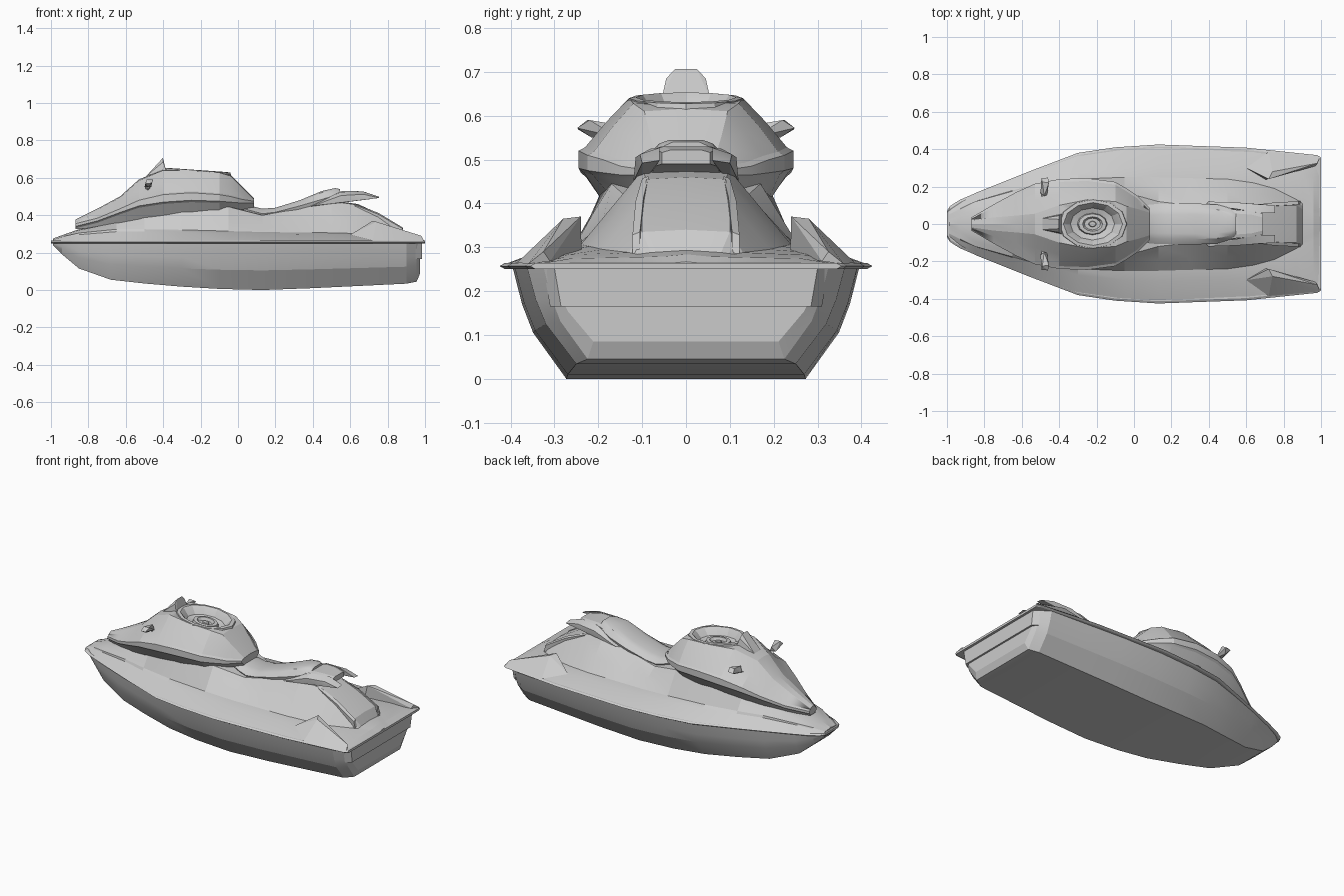
import bpy, bmesh, math


def finish(name, bm, angle=14):
    bmesh.ops.remove_doubles(bm, verts=bm.verts, dist=0.0005)
    bmesh.ops.recalc_face_normals(bm, faces=bm.faces)
    me = bpy.data.meshes.new(name)
    bm.to_mesh(me)
    bm.free()
    ob = bpy.data.objects.new(name, me)
    bpy.context.collection.objects.link(ob)
    bpy.ops.object.select_all(action='DESELECT')
    ob.select_set(True)
    bpy.context.view_layer.objects.active = ob
    bpy.ops.object.shade_smooth_by_angle(angle=math.radians(angle))
    return ob


def loft(name, sections, angle=14):
    """sections: (x, half profile of (y, z)); mirrored over y and skinned along x"""
    bm = bmesh.new()
    rings = []
    for x, half in sections:
        pts = list(half) + [(-y, z) for y, z in reversed(half) if y > 1e-6]
        rings.append([bm.verts.new((x, y, z)) for y, z in pts])
    n = len(rings[0])
    for a, b in zip(rings, rings[1:]):
        for i in range(n):
            j = (i + 1) % n
            bm.faces.new((a[i], a[j], b[j], b[i]))
    bm.faces.new(rings[0])
    bm.faces.new(rings[-1])
    return finish(name, bm, angle)


def solid(name, pts):
    """convex solid around a few points"""
    bm = bmesh.new()
    for p in pts:
        bm.verts.new(p)
    r = bmesh.ops.convex_hull(bm, input=bm.verts)
    bmesh.ops.delete(bm, geom=list({g for g in r['geom_interior'] + r['geom_unused']
                                    if isinstance(g, bmesh.types.BMVert)}), context='VERTS')
    return finish(name, bm)


def pair(name, pts):
    for side, s in (("left", 1), ("right", -1)):
        solid(f"{name}_{side}", [(x, y * s, z) for x, y, z in pts])


def lathe(name, profile, rx, ry, n, loc, tilt):
    bm = bmesh.new()
    rings = [[bm.verts.new((r * rx * math.cos(i * math.tau / n), r * ry * math.sin(i * math.tau / n), z))
              for i in range(n)] for r, z in profile]
    for a, b in zip(rings, rings[1:]):
        for i in range(n):
            j = (i + 1) % n
            bm.faces.new((a[i], a[j], b[j], b[i]))
    bm.faces.new(rings[0])
    bm.faces.new(rings[-1])
    ob = finish(name, bm)
    ob.location = loc
    ob.rotation_euler = (0, tilt, 0)
    return ob


# Hull: x, half width, keel height
hull = [(-.99, .07, .24), (-.94, .11, .19), (-.85, .16, .115), (-.68, .235, .055), (-.5, .305, .035),
        (-.3, .375, .018), (-.1, .405, .006), (.13, .42, 0), (.4, .415, .01), (.65, .40, .022),
        (.90, .385, .034), (.955, .345, .045), (.972, .325, .085)]
loft("hull", [(x, [(0, b), (.65 * w, b), (.83 * w, b + .42 * (.25 - b)),
                   (.89 * w, b + .68 * (.25 - b)), (.94 * w, .252), (0, .252)]) for x, w, b in hull])
# Upper transom panel with a step beneath it
solid("transom_panel", [(.95, .31, .165), (.95, -.31, .165), (.983, .285, .165), (.983, -.285, .165),
                        (.95, .325, .252), (.95, -.325, .252), (.985, .30, .252), (.985, -.30, .252)])

# Bumper rim around the gunwale
rim = [(-1, .07), (-.985, .095), (-.93, .13), (-.8, .185), (-.55, .285), (-.3, .38), (-.1, .41), (.13, .425),
       (.6, .408), (.98, .368), (1, .355)]
loft("bumper_rim", [(x, [(0, .25), (w - .012, .25), (w, .257), (w - .012, .264), (0, .264)]) for x, w in rim])

# Deck: x, rim half width, foot of seat base (y, z), top of seat base (y, z)
deck = [(-.99, .08, .05, .268, .02, .27), (-.93, .12, .08, .287, .04, .292), (-.85, .165, .12, .305, .06, .32),
        (-.65, .245, .175, .325, .12, .36), (-.5, .30, .21, .325, .16, .40), (-.3, .375, .24, .322, .19, .435),
        (-.05, .41, .25, .315, .17, .445), (.13, .42, .25, .31, .12, .40), (.3, .415, .245, .308, .10, .43),
        (.5, .405, .24, .306, .10, .475), (.64, .40, .22, .302, .09, .455), (.75, .39, .19, .295, .10, .405),
        (.87, .375, .13, .288, .10, .335), (.9, .37, .11, .284, .08, .288), (.96, .36, .09, .278, .05, .279),
        (.995, .357, .08, .262, .05, .262)]
loft("deck", [(x, [(0, .255), (w, .259), (.73 * w, .26 + .8 * (zf - .26)), (yf, zf),
                   (yf * .55 + yt * .45, zf * .55 + zt * .45), (yt, zt), (0, zt + .005)])
              for x, w, yf, zf, yt, zt in deck])

# Raised wedges at the stern corners and the ribs down the tail
pair("stern_wedge", [(.72, .24, .37), (.74, .28, .365), (.70, .238, .28), (.6, .30, .295), (.72, .385, .265),
                     (.97, .31, .268), (.995, .36, .262), (.98, .325, .29)])
pair("tail_rib", [(.62, .085, .462), (.62, .10, .457), (.75, .097, .413), (.75, .115, .405),
                  (.88, .105, .335), (.88, .122, .328), (.89, .105, .28), (.89, .122, .28), (.66, .09, .40)])

# Cowl: x, half width, underside z, lip bottom z, lip top z, top half width, top z
cowl = [(-.87, .035, .325, .33, .355, .018, .37), (-.75, .105, .335, .36, .385, .035, .43),
        (-.63, .17, .35, .405, .435, .045, .495), (-.53, .215, .37, .44, .48, .055, .585),
        (-.4, .24, .385, .46, .51, .10, .64), (-.25, .245, .385, .47, .52, .13, .64),
        (-.1, .225, .405, .465, .51, .12, .628), (-.04, .19, .42, .46, .50, .095, .61),
        (.02, .15, .43, .455, .485, .08, .55), (.085, .085, .44, .455, .475, .06, .485)]
body = loft("cowl", [(x, [(0, b), (w * .72, b), (w - .012, l), (w, l + .01), (w, u), (w - .015, u + .008),
                          (w * .45 + t * .55, u * .45 + z * .55), (t, z), (0, z + .006)])
                     for x, w, b, l, u, t, z in cowl])

# Cockpit recess cut into the cowl, then its stepped bowl
C = (-.22, 0, .63)
cutter = lathe("recess_cutter", [(.86, -.055), (.86, .1)], .18, .13, 12, C, .07)
cutter.hide_render = True
mod = body.modifiers.new("recess", 'BOOLEAN')
mod.operation = 'DIFFERENCE'
mod.object = cutter
bpy.context.view_layer.objects.active = body
bpy.ops.object.modifier_apply(modifier="recess")
bpy.data.objects.remove(cutter)
lathe("cockpit_bowl", [(.95, -.06), (1.02, -.005), (1, .01), (.88, .012), (.8, 0), (.66, -.03), (.45, -.04),
                       (.42, -.02), (.3, -.018), (.24, -.035), (.12, -.035), (.1, -.025), (.03, -.025)],
      .18, .13, 12, C, .07)

# Windshield and mirrors
solid("windshield", [(-.49, .03, .61), (-.49, -.03, .61), (-.385, .055, .64), (-.385, -.055, .64),
                     (-.40, .045, .685), (-.40, -.045, .685), (-.402, .025, .706), (-.402, -.025, .706)])
pair("mirror", [(-.50, .165, .55), (-.465, .155, .55), (-.48, .15, .578), (-.49, .225, .59), (-.455, .22, .59),
                (-.46, .248, .572), (-.495, .245, .568), (-.48, .215, .55)])
pair("mirror_stalk", [(-.50, .12, .53), (-.47, .12, .53), (-.48, .13, .51), (-.49, .18, .56), (-.47, .18, .56),
                      (-.48, .17, .545)])

# Seat: x, half width, underside z, top z
seat = [(.02, .08, .42, .465), (.08, .095, .405, .447), (.13, .10, .39, .435), (.2, .10, .40, .44),
        (.33, .102, .43, .48), (.45, .095, .455, .53), (.52, .075, .48, .545), (.545, .06, .50, .54)]
loft("seat", [(x, [(0, b), (w, b), (w + .008, b + .4 * (t - b)), (w * .8, t - .008), (w * .5, t), (0, t)])
              for x, w, b, t in seat], 30)

# Tail wing behind the seat with two swept blades
loft("tail_wing", [(x, [(0, b), (w, b), (w, t - .006), (w - .02, t), (0, t)]) for x, w, b, t in
                   [(.5, .08, .46, .515), (.56, .075, .475, .53), (.63, .07, .485, .53), (.69, .055, .49, .522)]])
pair("tail_blade", [(.38, .10, .445), (.40, .12, .45), (.55, .08, .525), (.55, .115, .505), (.67, .06, .527),
                    (.67, .105, .512), (.755, .06, .498), (.755, .10, .492), (.6, .07, .482), (.6, .11, .48)])
